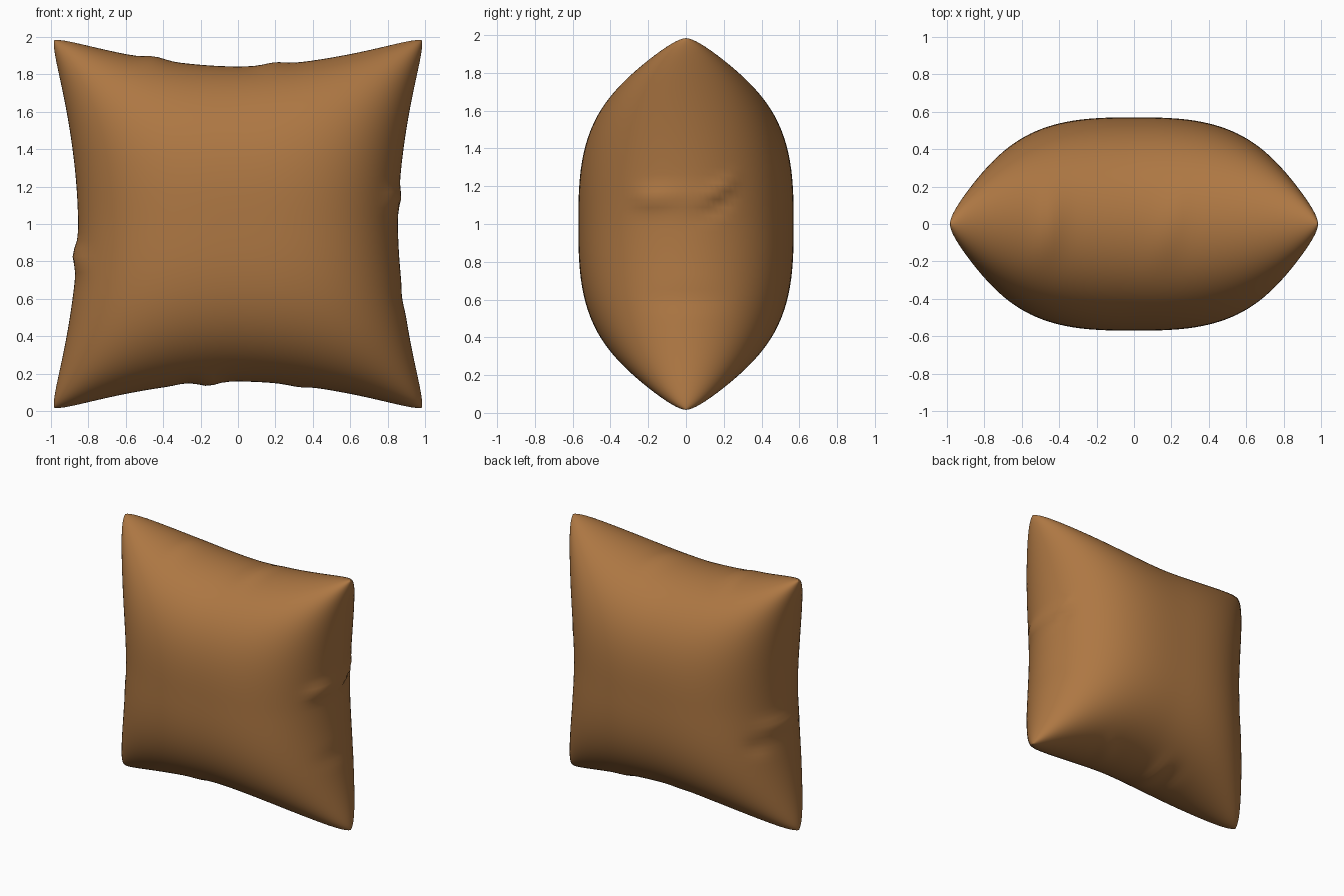
import bpy, bmesh, math
from mathutils import Vector

if "Cube" in bpy.data.objects:
    bpy.data.objects.remove(bpy.data.objects["Cube"])

N = 72             # grid cells per side of one face
THICK = 0.57       # half thickness at the middle
INSET_X, INSET_Z = 0.155, 0.168   # how far the seams bow inward


def pillow_point(s, t, side):
    """Map s, t in -1..1 to a point on the front (-1) or back (+1) face."""
    u, v = math.sin(s * math.pi / 2), math.sin(t * math.pi / 2)
    puff = math.sqrt(max(0, 1 - abs(u) ** 2.9) * max(0, 1 - abs(v) ** 2.9))
    blunt = 1.012 - 0.03 * abs(u * v) ** 14      # rounds the corner tips
    x = u * (1 - INSET_X * (1 - abs(v) ** 1.8)) * blunt
    z = v * (1 - INSET_Z * (1 - abs(u) ** 1.8)) * blunt
    return Vector((x, side * THICK * puff, z + 1))


# Two puffed faces welded along the seam
bm = bmesh.new()
for side in (-1, 1):
    grid = [[bm.verts.new(pillow_point(2 * i / N - 1, 2 * j / N - 1, side))
             for i in range(N + 1)] for j in range(N + 1)]
    for j in range(N):
        for i in range(N):
            bm.faces.new((grid[j][i], grid[j][i + 1],
                          grid[j + 1][i + 1], grid[j + 1][i]))
bmesh.ops.remove_doubles(bm, verts=bm.verts, dist=0.0002)
bmesh.ops.recalc_face_normals(bm, faces=bm.faces)
bm.normal_update()

# Fabric creases: centre, direction, half length, width, depth (negative bulges)
creases = [
    ((0.83, -0.15, 1.14), (0, 1, 0.05), 0.24, 0.05, 0.025),
    ((0.83, 0.20, 1.19), (0, 1, 0.55), 0.16, 0.035, 0.018),
    ((0.83, 0.18, 1.11), (0, 1, 0.55), 0.14, 0.035, -0.015),
    ((0.84, 0.00, 0.60), (0, 1, 0), 0.16, 0.06, -0.012),
    ((-0.83, 0.00, 0.83), (0, 1, 0.15), 0.22, 0.06, 0.03),
    ((-0.80, 0.25, 0.72), (0, 1, 0.2), 0.16, 0.06, -0.012),
    ((-0.45, 0.00, 1.85), (0.1, 1, 0), 0.16, 0.07, 0.018),
    ((0.20, 0.00, 1.83), (0.2, 1, 0), 0.18, 0.07, 0.015),
    ((-0.16, 0.00, 0.18), (0.1, 1, 0), 0.20, 0.06, 0.022),
    ((-0.28, 0.05, 0.17), (0.1, 1, 0), 0.16, 0.06, -0.01),
    ((0.35, 0.10, 0.15), (0.4, 1, 0), 0.16, 0.06, 0.012),
]
moves = []
for v in bm.verts:
    push = 0
    for centre, direction, length, width, depth in creases:
        d = v.co - Vector(centre)
        along = d.dot(Vector(direction).normalized())
        across2 = d.length_squared - along ** 2
        push += depth * math.exp(-(along / length) ** 2 - across2 / width ** 2)
    moves.append((v, v.normal * -push))
for v, offset in moves:
    v.co += offset

mesh = bpy.data.meshes.new("pillow")
bm.to_mesh(mesh)
bm.free()
pillow = bpy.data.objects.new("pillow", mesh)
bpy.context.collection.objects.link(pillow)

# Brown fabric
fabric = bpy.data.materials.new("brown fabric")
fabric.diffuse_color = (0.42, 0.185, 0.056, 1)
fabric.use_nodes = True
fabric.node_tree.nodes["Principled BSDF"].inputs["Base Color"].default_value = fabric.diffuse_color
mesh.materials.append(fabric)
mesh.shade_smooth()
